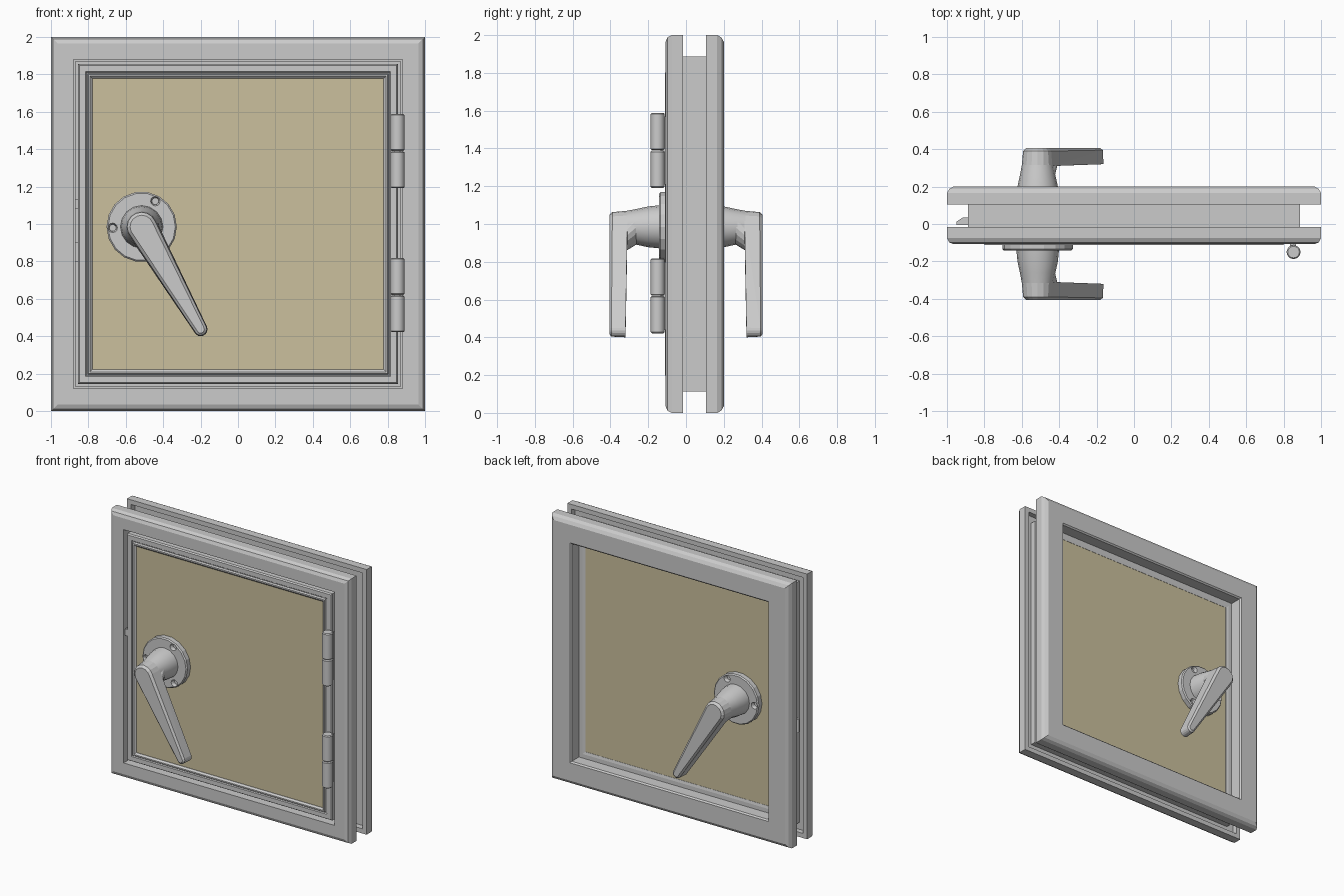
import bpy, bmesh, math
from mathutils import Vector, Matrix

if "Cube" in bpy.data.objects:
    bpy.data.objects.remove(bpy.data.objects["Cube"])

CZ = 1.0  # height of the hatch centre


def finish(name, bm, smooth=None):
    bmesh.ops.recalc_face_normals(bm, faces=bm.faces[:])
    me = bpy.data.meshes.new(name)
    bm.to_mesh(me)
    bm.free()
    ob = bpy.data.objects.new(name, me)
    bpy.context.collection.objects.link(ob)
    if smooth:
        bpy.ops.object.select_all(action='DESELECT')
        ob.select_set(True)
        bpy.context.view_layer.objects.active = ob
        bpy.ops.object.shade_smooth_by_angle(angle=math.radians(smooth))
    return ob


def square_sweep(name, profile):
    """Sweep a closed (half width, y) profile around a mitred square."""
    bm = bmesh.new()
    rings = [[bm.verts.new((sx * r, y, CZ + sz * r)) for r, y in profile]
             for sx, sz in ((-1, -1), (1, -1), (1, 1), (-1, 1))]
    n = len(profile)
    for i in range(4):
        a, b = rings[i], rings[(i + 1) % 4]
        for j in range(n):
            k = (j + 1) % n
            bm.faces.new((a[j], a[k], b[k], b[j]))
    return finish(name, bm)


def box(name, lo, hi):
    bm = bmesh.new()
    bmesh.ops.create_cube(bm, size=1)
    for v in bm.verts:
        v.co = [lo[i] + (v.co[i] + 0.5) * (hi[i] - lo[i]) for i in range(3)]
    return finish(name, bm)


def lathe_y(name, cx, cz, stations, sides, smooth=None):
    """Stack of circles along y: stations are (y, radius)."""
    bm = bmesh.new()
    rings = [[bm.verts.new((cx + r * math.cos(2 * math.pi * i / sides), y,
                            cz + r * math.sin(2 * math.pi * i / sides)))
              for i in range(sides)] for y, r in stations]
    for a, b in zip(rings, rings[1:]):
        for i in range(sides):
            k = (i + 1) % sides
            bm.faces.new((a[i], a[k], b[k], b[i]))
    bm.faces.new(rings[0])
    bm.faces.new(rings[-1])
    return finish(name, bm, smooth)


def hull(name, pts):
    bm = bmesh.new()
    for p in pts:
        bm.verts.new(p)
    res = bmesh.ops.convex_hull(bm, input=bm.verts[:])
    junk = [v for v in bm.verts if not v.link_faces]
    bmesh.ops.delete(bm, geom=junk, context='VERTS')
    bmesh.ops.dissolve_limit(bm, angle_limit=0.02, verts=bm.verts[:], edges=bm.edges[:])
    return finish(name, bm)


# outer casings, open channel towards the wall
def casing(name, s, inner):
    square_sweep(name, [(1, s * .015), (1, s * .075), (.988, s * .098), (.965, s * .108),
                        (inner, s * .108), (inner, s * .015), (inner + .03, s * .015),
                        (inner + .03, s * .055), (.965, s * .055), (.965, s * .015)])


casing("front_casing", -1, .88)
back_profile = [(1, .105), (1, .165), (.988, .187), (.965, .2), (.83, .2), (.82, .19),
                (.82, .105), (.885, .105), (.885, .15), (.965, .15), (.965, .105)]
square_sweep("back_casing", back_profile)

# wall lining between the casings
square_sweep("lining", [(.888, -.02), (.888, .11), (.868, .11), (.868, -.02)])

# door leaf with stepped beads
square_sweep("leaf_frame", [(.855, -.095), (.848, -.105), (.815, -.105), (.81, -.098),
                            (.805, -.098), (.8, -.112), (.79, -.112), (.778, -.1),
                            (.77, .1), (.79, .104), (.855, .104)])
panel = box("door_panel", (-.785, -.098, CZ - .785), (.785, .098, CZ + .785))
mat = bpy.data.materials.new("panel_olive")
mat.diffuse_color = (.6, .53, .34, 1)
mat.use_nodes = True
mat.node_tree.nodes["Principled BSDF"].inputs["Base Color"].default_value = mat.diffuse_color
panel.data.materials.append(mat)

# handles on both sides
HX, HZ = -.515, .985
TIP = Vector((-.2, 0, .437))
HUB = Vector((HX, 0, HZ))
along = (TIP - HUB).normalized()


def disc(c, r, y, n=16):
    return [(c.x + r * math.cos(2 * math.pi * i / n), y,
             c.z + r * math.sin(2 * math.pi * i / n)) for i in range(n)]


for side, s in (("front", -1), ("back", 1)):
    rose = lathe_y(side + "_rosette", HX, HZ, [(s * .09, .188), (s * .134, .188), (s * .142, .18)], 18)
    # three screw recesses
    for k in range(3):
        a = math.radians(62 + 120 * k)
        x, z = HX + .155 * math.cos(a), HZ + .155 * math.sin(a)
        cut = lathe_y(side + "_screw_cutter", x, z, [(s * .115, .018), (s * .13, .02), (s * .16, .034)], 12)
        cut.hide_render = True
        cut.hide_set(True)
        m = rose.modifiers.new("recess", 'BOOLEAN')
        m.object = cut
        m.operation = 'DIFFERENCE'
        m.solver = 'EXACT'
    lathe_y(side + "_handle_neck", HX, HZ,
            [(s * .13, .115), (s * .2, .108), (s * .26, .095), (s * .34, .08)], 16, 30)
    # lever, with bevelled outer face
    hull(side + "_lever", disc(HUB, .085, s * .31) + disc(HUB, .078, s * .39) + disc(HUB, .062, s * .406)
         + disc(TIP, .037, s * .32) + disc(TIP, .033, s * .395) + disc(TIP, .02, s * .406))
    # curved throat where the neck turns into the lever
    hull(side + "_lever_throat", disc(HUB, .092, s * .26) + disc(HUB + along * .02, .085, s * .29)
         + disc(HUB + along * .06, .077, s * .32))

# hinge barrels, two knuckles each, with a plate to the leaf
for name, z0 in (("lower", .42), ("upper", 1.19)):
    for half in range(2):
        bm = bmesh.new()
        bmesh.ops.create_cone(bm, cap_ends=True, segments=20, radius1=.037, radius2=.037, depth=.197,
                              matrix=Matrix.Translation((.853, -.15, z0 + .1 + half * .2)))
        caps = [e for e in bm.edges if abs(e.verts[0].co.z - e.verts[1].co.z) < 1e-5]
        bmesh.ops.bevel(bm, geom=caps, offset=.006, segments=1, affect='EDGES')
        finish(f"{name}_hinge_knuckle_{half + 1}", bm, 30)
    box(name + "_hinge_plate", (.835, -.135, z0 + .02), (.865, -.09, z0 + .38))

# latch bolt with a sloped nose, and keeper strip
outline = [(-.85, -.005), (-.95, -.005), (-.95, .012), (-.915, .035), (-.85, .035)]
hull("latch_bolt", [(x, y, z) for x, y in outline for z in (.8, .9)])
box("keeper_strip", (-.872, -.1, 1.08), (-.85, .02, 1.13))
